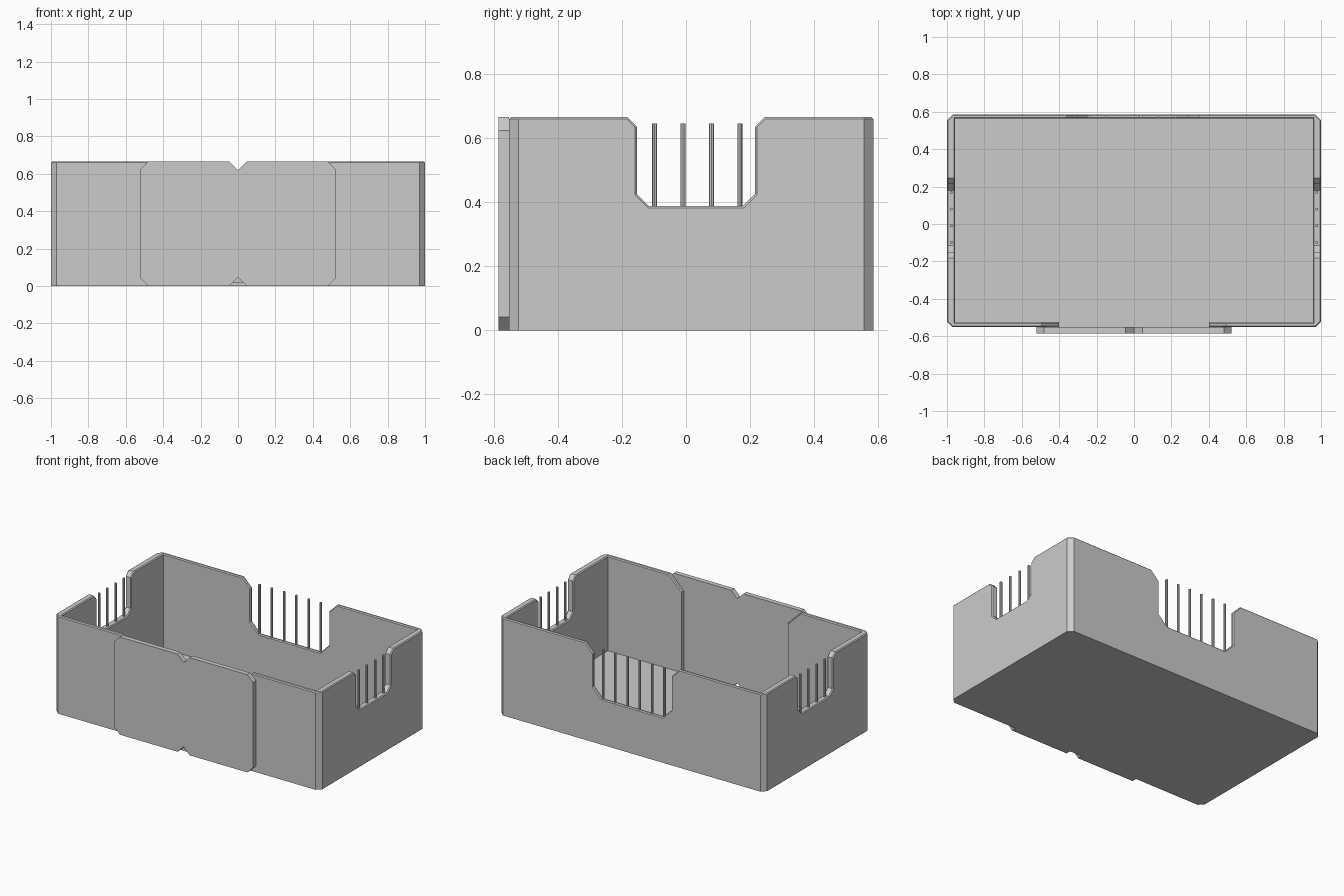
import bpy, bmesh, math
from mathutils import Vector

if "Cube" in bpy.data.objects:
    bpy.data.objects.remove(bpy.data.objects["Cube"])

H = 0.665                    # overall height
FRONT, BACK = -0.552, 0.585  # outer wall faces
FLOOR = 0.02

def prism(name, pts, axis, lo, hi):
    """Extrude a 2D outline along an axis (z: x,y  y: x,z  x: y,z)."""
    place = {'z': lambda a, b, t: (a, b, t),
             'y': lambda a, b, t: (a, t, b),
             'x': lambda a, b, t: (t, a, b)}[axis]
    bm = bmesh.new()
    base = bm.faces.new([bm.verts.new(place(a, b, lo)) for a, b in pts])
    ext = bmesh.ops.extrude_face_region(bm, geom=[base])
    shift = Vector(place(0, 0, hi - lo))
    bmesh.ops.translate(bm, vec=shift,
                        verts=[v for v in ext['geom'] if isinstance(v, bmesh.types.BMVert)])
    bmesh.ops.recalc_face_normals(bm, faces=bm.faces)
    me = bpy.data.meshes.new(name)
    bm.to_mesh(me)
    bm.free()
    ob = bpy.data.objects.new(name, me)
    bpy.context.collection.objects.link(ob)
    return ob

def octagon(x0, x1, y0, y1, c):
    return [(x0 + c, y0), (x1 - c, y0), (x1, y0 + c), (x1, y1 - c),
            (x1 - c, y1), (x0 + c, y1), (x0, y1 - c), (x0, y0 + c)]

def window(a0, a1, z0, c_low, c_top):
    """Open-topped cutout with chamfered lower and flared upper corners."""
    top = H + 0.1
    f = c_top + 0.0
    return [(a0 + c_low, z0), (a1 - c_low, z0), (a1, z0 + c_low), (a1, H - c_top),
            (a1 + f, H), (a1 + f, top), (a0 - f, top), (a0 - f, H),
            (a0, H - c_top), (a0, z0 + c_low)]

# Tray with chamfered vertical corners
tray = prism("tray", octagon(-1, 1, FRONT, BACK, 0.03), 'z', 0, H)

# Cutters: hollow, side windows, back window, front opening
cutters = [
    prism("cut_hollow", [(-0.956, -0.525), (0.956, -0.525), (0.956, 0.563), (-0.956, 0.563)],
          'z', FLOOR, H + 0.2),
    prism("cut_sides", window(-0.153, 0.215, 0.388, 0.037, 0.03), 'x', -1.2, 1.2),
    prism("cut_back", window(-0.30, 0.29, 0.31, 0.065, 0.06), 'y', 0.45, 0.8),
    prism("cut_front", [(-0.4, FLOOR), (0.4, FLOOR), (0.4, 0.57), (0.495, H), (0.495, H + 0.1),
                        (-0.495, H + 0.1), (-0.495, H), (-0.4, 0.57)], 'y', -0.8, -0.45),
]
for c in cutters:
    m = tray.modifiers.new(c.name, 'BOOLEAN')
    m.operation, m.solver, m.object = 'DIFFERENCE', 'EXACT', c

# Bake the booleans, then chamfer the rim and window edges
dg = bpy.context.evaluated_depsgraph_get()
bm = bmesh.new()
bm.from_object(tray, dg)
bmesh.ops.dissolve_limit(bm, angle_limit=0.01, verts=bm.verts, edges=bm.edges)
rim = [e for e in bm.edges if len(e.link_faces) == 2 and e.is_convex
       and min(v.co.z for v in e.verts) > 0.2 and e.calc_face_angle(0) > math.radians(60)]
bmesh.ops.bevel(bm, geom=rim, offset=0.006, segments=1, affect='EDGES', clamp_overlap=True)
tray.modifiers.clear()
bm.to_mesh(tray.data)
bm.free()
for c in cutters:
    bpy.data.objects.remove(c)

# Front plate: clipped corners and a V notch at top and bottom
w, c, n = 0.522, 0.042, 0.046
prism("front_plate", [(-w + c, 0), (-n, 0), (0, n), (n, 0), (w - c, 0), (w, c), (w, H - c),
                      (w - c, H), (n, H), (0, H - n), (-n, H), (-w + c, H), (-w, H - c), (-w, c)],
      'y', -0.585, FRONT)

# Thin upright bars in the windows
def bar(name, x, y, z0):
    r = 0.008
    ring = [(x + r * math.cos(i * math.pi / 4), y + r * math.sin(i * math.pi / 4)) for i in range(8)]
    prism(name, ring, 'z', z0 - 0.01, 0.645)

for i in range(4):
    for side, s in (("left", -1), ("right", 1)):
        bar(f"{side}_bar_{i + 1}", s * 0.977, -0.098 + i * 0.0887, 0.388)
for i in range(6):
    bar(f"back_bar_{i + 1}", -0.24 + i * 0.0925, 0.574, 0.31)
